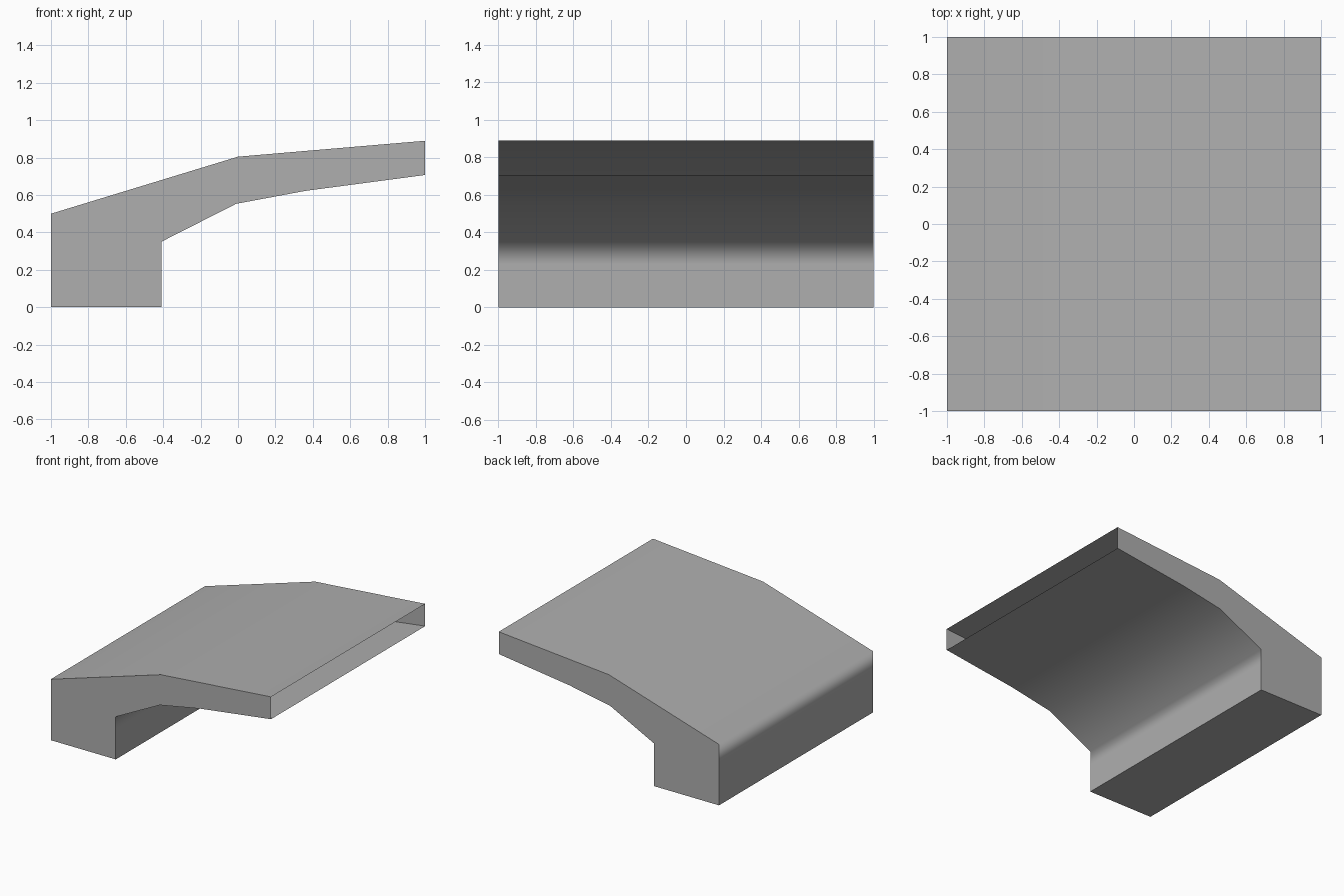
import bpy, bmesh, math

# Remove the default object
cube = bpy.data.objects.get("Cube")
if cube:
    bpy.data.objects.remove(cube, do_unlink=True)

# Single plain material
grey = bpy.data.materials.new("mid grey")
grey.use_nodes = True
colour = (0.428, 0.428, 0.428, 1)
grey.diffuse_color = colour
grey.node_tree.nodes["Principled BSDF"].inputs["Base Color"].default_value = colour

# Cross-section (x, z) from the upper lip, round the foot, to the lower lip
profile = [
    (1, 0.89), (0, 0.805), (-1, 0.5), (-1, 0.36),        # top and outer wall
    (-1, 0), (-0.41, 0),                                 # foot
    (-0.41, 0.23), (-0.41, 0.35),                        # inner wall
    (-0.01, 0.553), (0.36, 0.622), (1, 0.707),           # underside
]

# Hollow shell, closed at both sides and open at the raised end
bm = bmesh.new()
front = [bm.verts.new((x, -1, z)) for x, z in profile]
back = [bm.verts.new((x, 1, z)) for x, z in profile]
for i in range(len(profile) - 1):
    bm.faces.new((front[i + 1], front[i], back[i], back[i + 1]))
bm.faces.new(front)
bm.faces.new(list(reversed(back)))

mesh = bpy.data.meshes.new("curved_canopy")
bm.to_mesh(mesh)
bm.free()
mesh.materials.append(grey)
canopy = bpy.data.objects.new("curved_canopy", mesh)
bpy.context.collection.objects.link(canopy)

# Smooth along the profile, sharp at the sides and foot
for obj in bpy.context.selected_objects:
    obj.select_set(False)
bpy.context.view_layer.objects.active = canopy
canopy.select_set(True)
bpy.ops.object.shade_smooth_by_angle(angle=math.radians(80))
weighted = canopy.modifiers.new("area_normals", 'WEIGHTED_NORMAL')
weighted.mode = 'FACE_AREA'
weighted.keep_sharp = True
